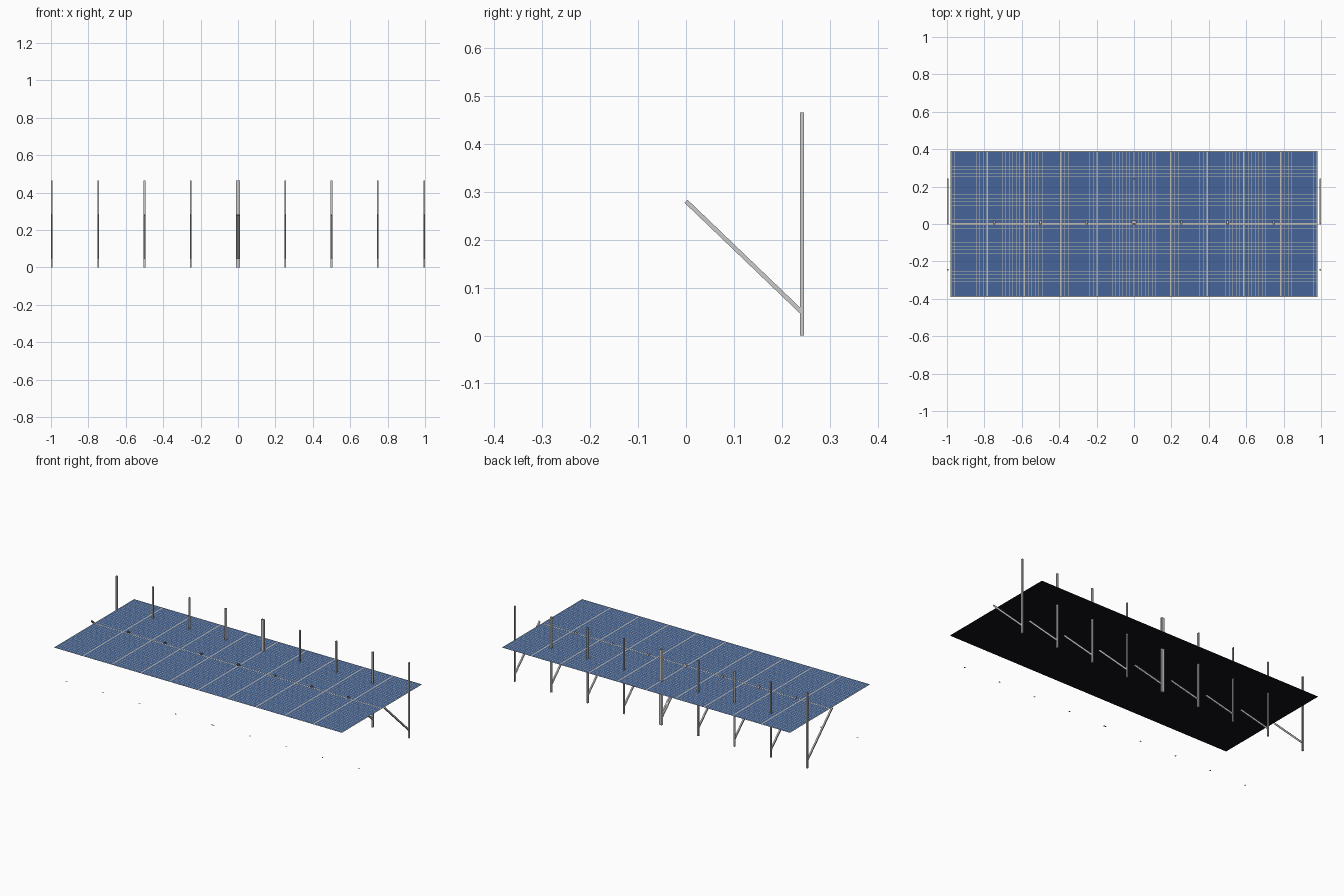
import bpy, bmesh, math
from mathutils import Vector

if "Cube" in bpy.data.objects:
    bpy.data.objects.remove(bpy.data.objects["Cube"])

PANEL_Z = 0.27
COLS, ROWS = 10, 2
PW, PD = 0.196, 0.388


def material(name, rgb):
    m = bpy.data.materials.new(name)
    m.diffuse_color = (*rgb, 1)
    m.use_nodes = True
    m.node_tree.nodes["Principled BSDF"].inputs["Base Color"].default_value = m.diffuse_color
    return m


blue = material("cell_blue", (0.06, 0.13, 0.32))
cream = material("frame_cream", (0.52, 0.5, 0.46))
black = material("backsheet_black", (0.006, 0.006, 0.01))


def add_object(name, mesh, loc=(0, 0, 0)):
    ob = bpy.data.objects.new(name, mesh)
    ob.location = loc
    bpy.context.collection.objects.link(ob)
    return ob


def channel(name, start, end, x, side, size):
    """Thin C-channel between two (y, z) points, web on the outer side."""
    a, b = Vector((x, *start)), Vector((x, *end))
    across = Vector((1, 0, 0)).cross((b - a).normalized())
    h, t = size / 2, 0.001
    profile = [(h, -h), (h, h), (-h, h), (-h, h - t),
               (h - t, h - t), (h - t, -h + t), (-h, -h + t), (-h, -h)]
    bm = bmesh.new()
    rings = [[bm.verts.new(p + Vector((side * u, 0, 0)) + across * v)
              for u, v in profile] for p in (a, b)]
    for i in range(8):
        j = (i + 1) % 8
        bm.faces.new((rings[0][i], rings[0][j], rings[1][j], rings[1][i]))
    for r in rings:
        bm.faces.new(r)
    bmesh.ops.recalc_face_normals(bm, faces=bm.faces)
    me = bpy.data.meshes.new(name)
    bm.to_mesh(me)
    bm.free()
    return add_object(name, me)


def flat(name, sx, sy, loc, mat=None):
    """Horizontal rectangle."""
    me = bpy.data.meshes.new(name)
    x, y = sx / 2, sy / 2
    me.from_pydata([(-x, -y, 0), (x, -y, 0), (x, y, 0), (-x, y, 0)], [], [(0, 1, 2, 3)])
    if mat:
        me.materials.append(mat)
    return add_object(name, me, loc)


def cuts(length, n, border, gap):
    """Alternating line / cell boundaries along one side of a panel."""
    pitch = (length - 2 * border + gap) / n
    out = [-length / 2]
    for i in range(n):
        s = -length / 2 + border + i * pitch
        out += [s, s + pitch - gap]
    return out + [length / 2]


def panel_mesh():
    xs, ys = cuts(PW, 10, 0.004, 0.0015), cuts(PD, 20, 0.004, 0.0015)
    bm = bmesh.new()
    grid = [[bm.verts.new((x, y, 0)) for x in xs] for y in ys]
    for j in range(len(ys) - 1):
        for i in range(len(xs) - 1):
            f = bm.faces.new((grid[j][i], grid[j][i + 1], grid[j + 1][i + 1], grid[j + 1][i]))
            f.material_index = 0 if i % 2 and j % 2 else 1
    me = bpy.data.meshes.new("solar_panel")
    bm.to_mesh(me)
    bm.free()
    me.materials.append(blue)
    me.materials.append(cream)
    return me


# Panels: ten columns, two rows, sharing one mesh
mesh = panel_mesh()
for r in range(ROWS):
    for c in range(COLS):
        x = (c - (COLS - 1) / 2) * PW
        y = (r - 0.5) * (PD + 0.002)
        add_object("solar_panel", mesh, (x, y, PANEL_Z))

# Dark back sheet under the panels
back = flat("back_sheet", PW * COLS, PD * 2 + 0.002, (0, 0, PANEL_Z - 0.0006), black)
back.data.flip_normals()

# Two tables of supports, mirrored about the middle
for side in (-1, 1):
    for i in range(5):
        x = side * (0.005 + 0.2475 * i)
        out = side if i else -side
        channel("rear_post", (0.242, 0), (0.242, 0.465), x, out, 0.009)
        channel("brace", (0.0, 0.28), (0.24, 0.05), x, out, 0.009)
        flat("front_foot", 0.009, 0.009, (x, -0.245, 0))
